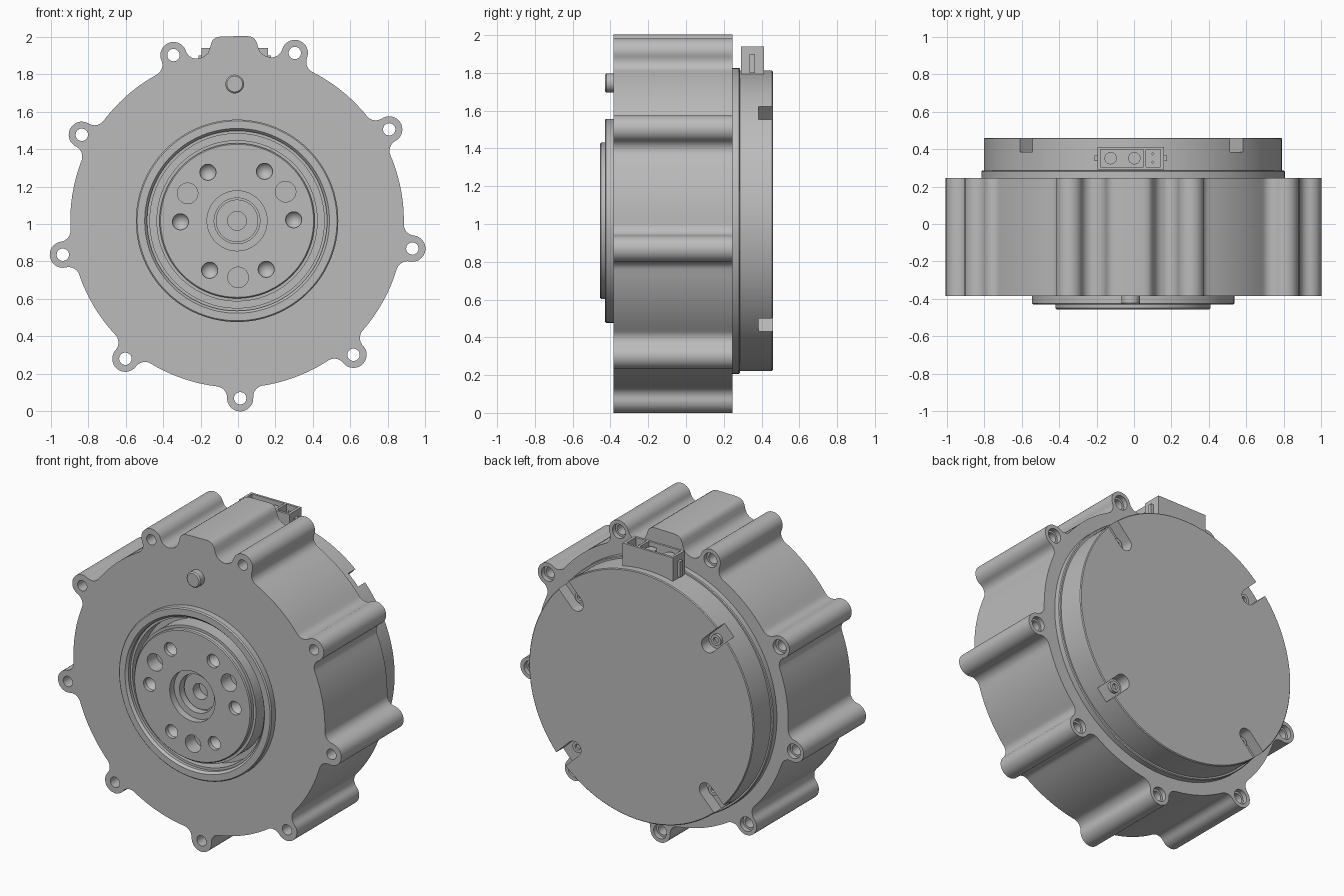
import bpy, bmesh
from math import sin, cos, acos, atan2, pi, radians
from mathutils import Vector, Matrix

if "Cube" in bpy.data.objects:
    bpy.data.objects.remove(bpy.data.objects["Cube"])

CX, CZ = -0.005, 1.017        # main axis, running along y
FRONT, BACK = -0.385, 0.245   # faces of the housing
BODY_R, LUG_D, LUG_R, FILLET = 0.89, 0.947, 0.07, 0.06
TILT = 1                      # degrees the whole pattern is turned

grey = bpy.data.materials.new("metal grey")
grey.use_nodes = True
COLOUR = (0.5, 0.5, 0.5, 1)
grey.diffuse_color = COLOUR
bsdf = grey.node_tree.nodes["Principled BSDF"]
bsdf.inputs["Base Color"].default_value = COLOUR
bsdf.inputs["Roughness"].default_value = 0.6


def finish(bm, name):
    bmesh.ops.recalc_face_normals(bm, faces=bm.faces)
    mesh = bpy.data.meshes.new(name)
    bm.to_mesh(mesh)
    bm.free()
    mesh.materials.append(grey)
    ob = bpy.data.objects.new(name, mesh)
    bpy.context.collection.objects.link(ob)
    return ob


def lathe(name, profile, at=(0, 0), steps=128):
    """Revolve (radius, y) points around an axis parallel to y."""
    bm = bmesh.new()
    vs = [bm.verts.new((r, y, 0)) for r, y in profile]
    es = [bm.edges.new(p) for p in zip(vs, vs[1:])]
    bmesh.ops.spin(bm, geom=vs + es, axis=(0, 1, 0), cent=(0, 0, 0),
                   angle=2 * pi, steps=steps)
    bmesh.ops.remove_doubles(bm, verts=bm.verts, dist=1e-5)
    bmesh.ops.translate(bm, verts=bm.verts, vec=(CX + at[0], 0, CZ + at[1]))
    return finish(bm, name)


def rod(name, r, y0, y1, at=(0, 0), steps=32):
    return lathe(name, [(0, y0), (r, y0), (r, y1), (0, y1)], at, steps)


def prism(name, outline, y0, y1):
    """Extrude an outline in x, z along y."""
    bm = bmesh.new()
    f = bm.faces.new([bm.verts.new((CX + x, y0, CZ + z)) for x, z in outline])
    ext = bmesh.ops.extrude_face_region(bm, geom=[f])["geom"]
    bmesh.ops.translate(bm, vec=(0, y1 - y0, 0),
                        verts=[v for v in ext if isinstance(v, bmesh.types.BMVert)])
    return finish(bm, name)


def box(name, lo, hi):
    bm = bmesh.new()
    size, mid = Vector(hi) - Vector(lo), (Vector(hi) + Vector(lo)) / 2
    bmesh.ops.create_cube(bm, size=1, matrix=Matrix.Translation(mid) @ Matrix.Diagonal((*size, 1)))
    return finish(bm, name)


def cut(ob, cutters):
    for c in cutters:
        c.hide_render = True
        m = ob.modifiers.new("cut", "BOOLEAN")
        m.operation, m.solver, m.object = "DIFFERENCE", "EXACT", c
    bpy.context.view_layer.objects.active = ob
    for m in list(ob.modifiers):
        bpy.ops.object.modifier_apply(modifier=m.name)
    for c in cutters:
        bpy.data.objects.remove(c)


def polar(r, deg):
    return r * cos(radians(deg)), r * sin(radians(deg))


def place(points, deg):
    """Turn (tangent, radial) points to an angle on the face."""
    c, s = cos(radians(deg)), sin(radians(deg))
    return [(v * c + u * s, v * s - u * c) for u, v in points]


def mirrored(half):
    return half + [(-u, v) for u, v in reversed(half) if abs(u) > 1e-6]


# Lug and top bump outlines, both blending into the round body
reach = BODY_R + FILLET
a = acos((LUG_D**2 + reach**2 - (LUG_R + FILLET)**2) / (2 * LUG_D * reach))
fu, fv = reach * sin(a), reach * cos(a)
t = atan2(fu, fv - LUG_D)
lug = [(fu + FILLET * sin(pi + a + (t - a) * k / 8),
        fv + FILLET * cos(pi + a + (t - a) * k / 8)) for k in range(9)]
lug += [(LUG_R * sin(t * (1 - k / 12)), LUG_D + LUG_R * cos(t * (1 - k / 12)))
        for k in range(1, 13)]
bump = [(.185, .871), (.16, .88), (.14, .897), (.13, .92), (.122, .948),
        (.112, .968), (.095, .98), (.07, .985)]

# Housing outline, going round once
lug_angles = [TILT - 90 + 40 * i for i in range(9)]
features = sorted([(d, lug) for d in lug_angles] + [(90 + TILT, bump)], key=lambda f: f[0])
outline = []
for i, (deg, half) in enumerate(features):
    outline += place(mirrored(half), deg)
    nxt, nhalf = features[(i + 1) % len(features)]
    start = deg + math_deg if (math_deg := atan2(*half[0]) * 180 / pi) else deg
    end = nxt + (360 if nxt <= deg else 0) - atan2(*nhalf[0]) * 180 / pi
    n = int((end - start) / 2)
    outline += [polar(BODY_R, start + (end - start) * k / n) for k in range(1, n)]
housing = prism("housing", outline, FRONT, BACK)

cutters = [rod("hub_well", .48, -.6, -.31, steps=128)]
for deg in lug_angles:
    at = polar(LUG_D, deg)
    cutters.append(lathe("lug_hole", [(0, -.6), (.033, -.6), (.033, BACK - .03),
                                      (.046, BACK - .03), (.046, .6), (0, .6)], at, 32))
cut(housing, cutters)

# Raised ring around the hub
lathe("front_ring", [(.48, -.31), (.48, -.415), (.493, -.43), (.533, -.43),
                     (.54, -.423), (.54, -.38)])
lathe("seal_ring", [(.48, -.395), (.465, -.395), (.465, -.31)])

# Output hub with stepped centre bore and bolt holes
hub = lathe("output_hub", [(0, -.27), (0, -.30), (.05, -.30), (.05, -.375), (.113, -.375),
                           (.113, -.36), (.122, -.36), (.122, -.41), (.16, -.41),
                           (.16, -.455), (.408, -.455), (.414, -.449), (.414, -.425),
                           (.43, -.425), (.43, -.27), (0, -.27)])
cutters = []
for i in range(6):
    cutters.append(lathe("bolt_dimple", [(0, -.5), (.043, -.5), (.043, -.43), (0, -.37)],
                         polar(.302, 60 * i + TILT), 32))
for i in range(3):
    cutters.append(rod("dowel_hole", .055, -.5, -.36, polar(.302, 30 + 120 * i + TILT)))
cut(hub, cutters)

# Locating pin on the front face
lathe("locating_pin", [(0, -.43), (.042, -.43), (.05, -.422), (.05, -.37)],
      polar(.73, 90 + TILT), 32)

# Back cover with four radial screw slots
lathe("cover_flange", [(0, .22), (.81, .22), (.81, .28), (.805, .285), (0, .285)])
cover = lathe("back_cover", [(0, .27), (.795, .27), (.795, .455), (.79, .46), (0, .46)])
W = .048
slot = mirrored([(W, 1.0)] + [(W * cos(k * pi / 16), .66 - W * sin(k * pi / 16))
                              for k in range(9)])
slot_angles = [45 + TILT + 90 * i for i in range(4)]
cut(cover, [prism("slot_cutter", place(slot, d), .385, .6) for d in slot_angles])
for d in slot_angles:
    lathe("cover_screw", [(.036, .38), (.036, .405), (.018, .405), (.018, .39), (0, .39)],
          polar(.68, d), 24)

# Cable connector on top of the cover, open upwards
connector = box("connector_shell", (-.195, .29, 1.77), (.16, .412, 1.94))
cut(connector, [box("power_cavity", (-.178, .305, 1.85), (.05, .397, 2)),
                box("signal_cavity", (.065, .305, 1.85), (.142, .397, 2))])
for x0, x1 in ((-.212, -.19), (.155, .177)):
    box("connector_ear", (x0, .335, 1.80), (x1, .365, 1.90))


def post(name, x, y, r, top, steps):
    bm = bmesh.new()
    bmesh.ops.create_cone(bm, cap_ends=True, segments=steps, radius1=r, radius2=r,
                          depth=top - 1.84, matrix=Matrix.Translation((x, y, (top + 1.84) / 2)))
    finish(bm, name)


for x in (-.125, .002):
    post("power_contact", x, .351, .033, 1.92, 24)
for y in (.33, .375):
    post("signal_contact", .1, y, .01, 1.91, 4)

# Smooth round surfaces, keep machined edges crisp
bpy.ops.object.select_all(action="DESELECT")
for ob in bpy.context.scene.objects:
    if ob.type == "MESH" and grey.name in ob.data.materials:
        ob.select_set(True)
        bpy.context.view_layer.objects.active = ob
bpy.ops.object.shade_smooth_by_angle(angle=radians(30))
